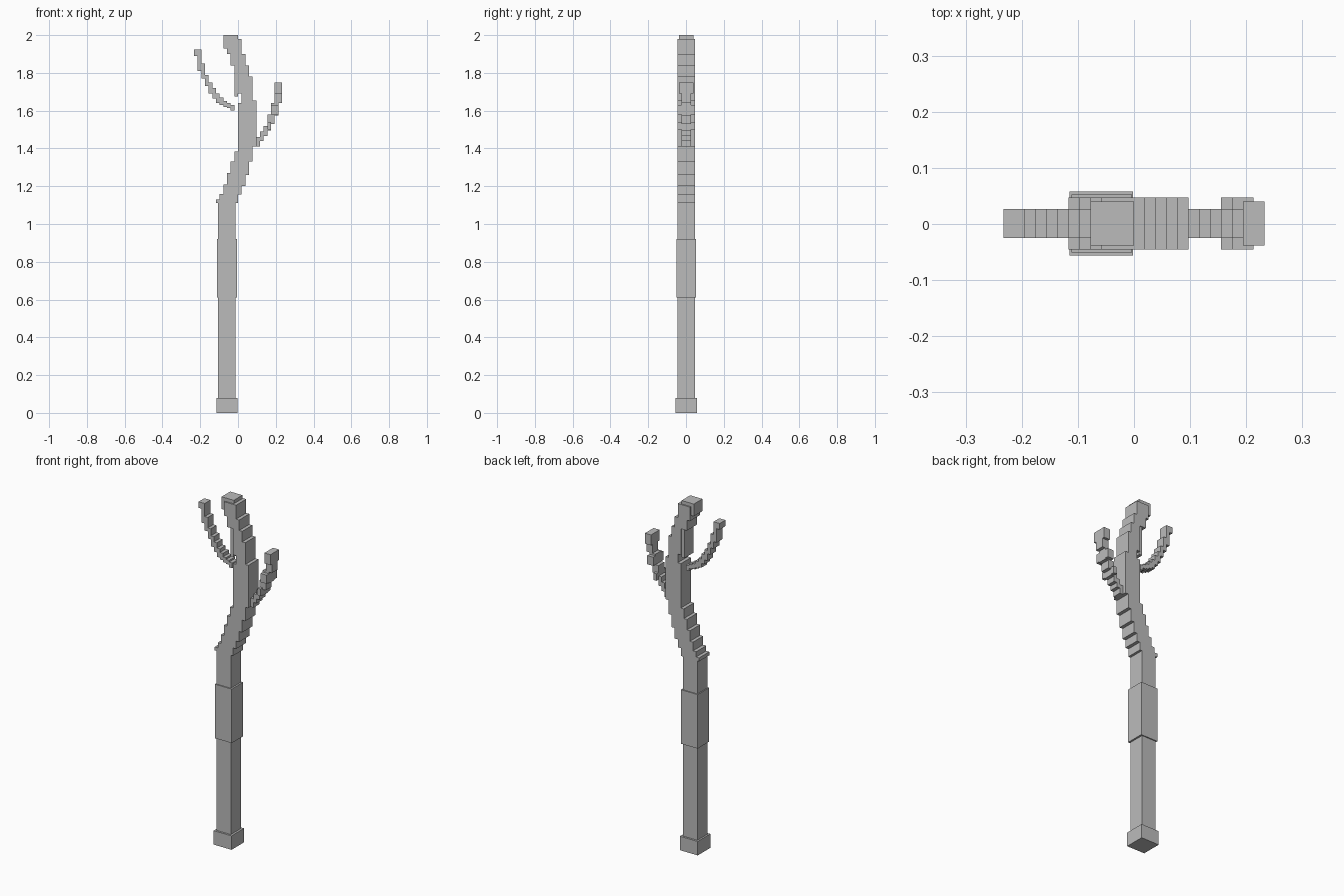
import bpy
import bmesh
from mathutils import Vector

cube = bpy.data.objects.get("Cube")
if cube:
    bpy.data.objects.remove(cube, do_unlink=True)

grey = bpy.data.materials.new("stone_grey")
grey.use_nodes = True
colour = (0.5, 0.5, 0.5, 1)
grey.diffuse_color = colour
grey.node_tree.nodes["Principled BSDF"].inputs["Base Color"].default_value = colour

STEP = 0.0194  # width of one stair step


def blocks(name, boxes):
    """One object from boxes given as (x0, x1, half depth, z0, z1)."""
    bm = bmesh.new()
    for x0, x1, d, z0, z1 in boxes:
        size = Vector((x1 - x0, 2 * d, z1 - z0))
        mid = Vector(((x0 + x1) / 2, 0.001, (z0 + z1) / 2))
        for v in bmesh.ops.create_cube(bm, size=1)["verts"]:
            v.co = v.co * size + mid
    mesh = bpy.data.meshes.new(name)
    bm.to_mesh(mesh)
    bm.free()
    mesh.materials.append(grey)
    obj = bpy.data.objects.new(name, mesh)
    bpy.context.collection.objects.link(obj)
    return obj


# Straight handle
blocks("base_block", [(-0.115, -0.002, 0.057, 0, 0.08)])
blocks("post", [(-0.105, -0.014, 0.046, 0.08, 1.13)])
blocks("grip_sleeve", [(-0.111, -0.004, 0.052, 0.61, 0.92)])

# Bent stem in stacked rows: left step, right step, bottom, top
rows = [
    (-6, 0, 1.11, 1.13), (-5, 0, 1.13, 1.16), (-4, 1, 1.155, 1.21),
    (-3, 2, 1.20, 1.27), (-2, 3, 1.26, 1.33), (-1, 4, 1.33, 1.385),
    (0, 4, 1.385, 1.41), (0, 5, 1.41, 1.64), (1, 5, 1.64, 1.655),
    (1, 4, 1.655, 1.69), (0, 4, 1.69, 1.78), (0, 3, 1.78, 1.84),
    (-2, 2, 1.84, 1.90), (-3, 1, 1.90, 1.93), (-3, 1, 1.93, 1.98),
]
blocks("bent_stem", [(a * STEP, b * STEP, 0.046, z0, z1) for a, b, z0, z1 in rows])
blocks("stem_spur", [(-STEP, 0, 0.04, 1.675, 1.84)])
blocks("stem_cap", [(-4 * STEP, 0, 0.039, 1.93, 2.0)])

# Side branches rise in columns: bottom and top of each
left_cols = [(1.41, 1.46), (1.44, 1.49), (1.465, 1.52), (1.495, 1.58),
             (1.53, 1.64), (1.575, 1.69), (1.64, 1.75)]
blocks("left_branch", [((5 + i) * STEP, (6 + i) * STEP, 0.026, z0, z1)
                       for i, (z0, z1) in enumerate(left_cols)])
blocks("left_branch_collars", [
    (8 * STEP, 9 * STEP, 0.046, 1.50, 1.54),
    (9 * STEP, 11 * STEP, 0.046, 1.58, 1.63),
])
blocks("left_branch_tip", [(10 * STEP, 12 * STEP, 0.039, 1.69, 1.75)])

right_cols = [(1.60, 1.63), (1.615, 1.64), (1.62, 1.65), (1.63, 1.67),
              (1.64, 1.69), (1.665, 1.72), (1.69, 1.75), (1.73, 1.79),
              (1.77, 1.85), (1.81, 1.90)]
blocks("right_branch", [(-(2 + i) * STEP, -(1 + i) * STEP, 0.026, z0, z1)
                        for i, (z0, z1) in enumerate(right_cols)])
blocks("right_branch_tip", [(-12 * STEP, -10 * STEP, 0.026, 1.89, 1.925)])
